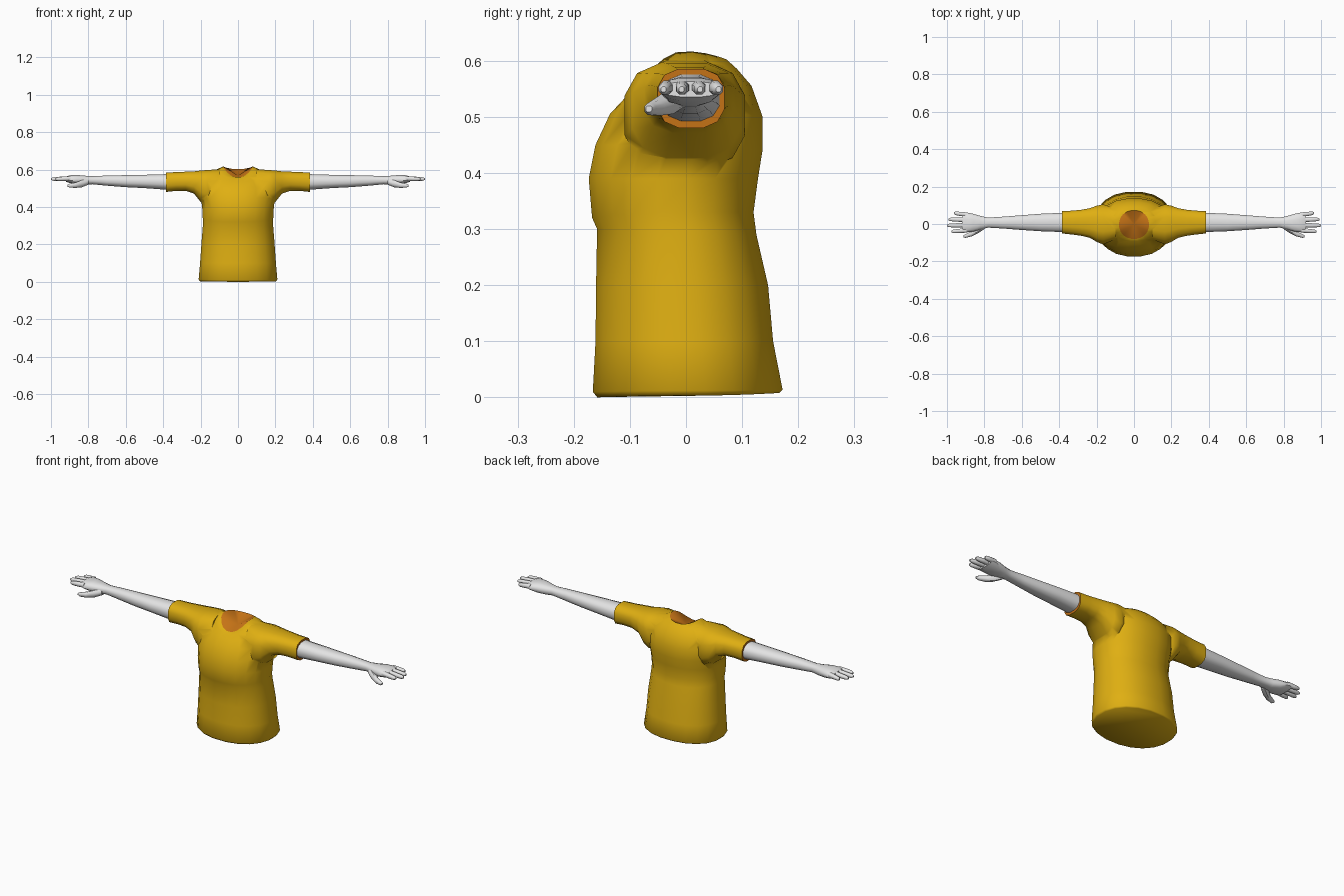
import bpy, bmesh, math

if "Cube" in bpy.data.objects:
    bpy.data.objects.remove(bpy.data.objects["Cube"])


def material(name, rgb):
    m = bpy.data.materials.new(name)
    m.diffuse_color = (*rgb, 1)
    m.use_nodes = True
    m.node_tree.nodes["Principled BSDF"].inputs["Base Color"].default_value = m.diffuse_color
    return m


GOLD = material("gold_cloth", (0.74, 0.43, 0.006))
ORANGE = material("orange_lining", (0.56, 0.17, 0.008))
WHITE = material("pale_skin", (0.78, 0.78, 0.78))


def unit_ring(n, power):
    """Superellipse points; a higher power gives squarer corners."""
    pts = []
    for i in range(n):
        a = 2 * math.pi * (i + 0.5) / n
        c, s = math.cos(a), math.sin(a)
        pts.append((math.copysign(abs(c) ** (2 / power), c),
                    math.copysign(abs(s) ** (2 / power), s)))
    return pts


def skin(bm, rings):
    """Join rings of points into a closed tube; returns first and last caps."""
    vs = [[bm.verts.new(p) for p in r] for r in rings]
    n = len(vs[0])
    for a, b in zip(vs, vs[1:]):
        for i in range(n):
            j = (i + 1) % n
            bm.faces.new((a[i], a[j], b[j], b[i]))
    return bm.faces.new(vs[0][::-1]), bm.faces.new(vs[-1])


def side_loft(bm, sections, n, power):
    """Tube along x from (x, front y, back y, bottom z, top z)."""
    u = unit_ring(n, power)
    return skin(bm, [[(x, (f + b) / 2 + c * (b - f) / 2, (lo + hi) / 2 + s * (hi - lo) / 2)
                      for c, s in u] for x, f, b, lo, hi in sections])


def finish(bm, name, mats, mirror=False):
    bmesh.ops.recalc_face_normals(bm, faces=bm.faces)
    me = bpy.data.meshes.new(name)
    bm.to_mesh(me)
    bm.free()
    for m in mats:
        me.materials.append(m)
    ob = bpy.data.objects.new(name, me)
    bpy.context.collection.objects.link(ob)
    if mirror:
        ob.modifiers.new("mirror", 'MIRROR').use_mirror_merge = False
    return ob


def activate(ob):
    bpy.ops.object.select_all(action='DESELECT')
    ob.select_set(True)
    bpy.context.view_layer.objects.active = ob


def smooth(ob, degrees):
    activate(ob)
    bpy.ops.object.shade_smooth_by_angle(angle=math.radians(degrees))


# Shirt body: half width, front y, back y, then z at side, front and back
BODY = [
    (.206, -.160, .168, .003, .000, .008),
    (.213, -.168, .174, .012, .010, .014),
    (.205, -.163, .157, .10, .10, .10),
    (.198, -.162, .148, .20, .20, .20),
    (.190, -.160, .127, .30, .30, .29),
    (.190, -.169, .122, .33, .32, .33),
    (.193, -.175, .130, .39, .39, .39),
    (.200, -.163, .138, .45, .45, .44),
    (.195, -.137, .138, .51, .505, .50),
    (.165, -.110, .118, .57, .533, .555),
    (.120, -.092, .092, .60, .550, .585),
    (.080, -.080, .073, .617, .558, .602),
]
rings = []
for hw, f, b, zs, zf, zb in BODY:
    mid = (f + b) / 2
    rings.append([(hw * c, mid + s * (b - f) / 2,
                   zs + s * s * ((zf if s < 0 else zb) - zs))
                  for c, s in unit_ring(20, 2.2)])
bm = bmesh.new()
_, neck = skin(bm, rings)
# Dished neck opening
fan = bmesh.ops.poke(bm, faces=[neck])
fan["verts"][0].co = (0, 0, .568)
for face in fan["faces"]:
    face.material_index = 1
shirt = finish(bm, "shirt", [GOLD, ORANGE])

# Short sleeves with a lined cuff
bm = bmesh.new()
_, cuff = side_loft(bm, [
    (.100, -.085, .085, .430, .604),
    (.165, -.112, .108, .405, .600),
    (.200, -.098, .100, .425, .597),
    (.235, -.076, .087, .470, .592),
    (.280, -.065, .078, .485, .590),
    (.330, -.058, .073, .485, .587),
    (.385, -.052, .070, .479, .587),
], 12, 2.7)
cuff.material_index = 1
sleeves = finish(bm, "sleeves", [GOLD, ORANGE], mirror=True)

# Fuse sleeves into the shirt
join = shirt.modifiers.new("join", 'BOOLEAN')
join.operation = 'UNION'
join.solver = 'EXACT'
join.object = sleeves
activate(shirt)
bpy.ops.object.modifier_apply(modifier="join")
bpy.data.objects.remove(sleeves)
smooth(shirt, 60)

# Forearm, wrist and palm
bm = bmesh.new()
side_loft(bm, [
    (.370, -.045, .062, .490, .577),
    (.500, -.040, .056, .500, .573),
    (.600, -.033, .048, .505, .571),
    (.700, -.025, .040, .513, .569),
    (.780, -.020, .035, .521, .565),
    (.820, -.030, .044, .518, .568),
    (.860, -.042, .056, .520, .572),
    (.900, -.047, .064, .528, .570),
    (.920, -.045, .063, .535, .563),
], 12, 2.4)
finish(bm, "arms", [WHITE], mirror=True)

# Four fingers: base y, tip y, tip x
bm = bmesh.new()
for y0, y1, tip in [(-.034, -.040, .975), (-.006, -.008, 1.0),
                    (.022, .025, .992), (.050, .058, .962)]:
    sections = []
    for t, r in [(0, .013), (.5, .012), (.88, .010), (1, .005)]:
        y, z = y0 + (y1 - y0) * t, .553 - .004 * t
        sections.append((.895 + (tip - .895) * t, y - r, y + r, z - r, z + r))
    side_loft(bm, sections, 8, 2.3)
finish(bm, "fingers", [WHITE], mirror=True)

# Thumb, angled forward and down
bm = bmesh.new()
side_loft(bm, [
    (.800, -.028, .010, .518, .552),
    (.835, -.052, -.010, .504, .545),
    (.868, -.067, -.037, .501, .532),
    (.900, -.075, -.053, .503, .525),
    (.912, -.072, -.060, .508, .520),
], 8, 2.2)
finish(bm, "thumbs", [WHITE], mirror=True)

for name in ("arms", "fingers", "thumbs"):
    smooth(bpy.data.objects[name], 50)
